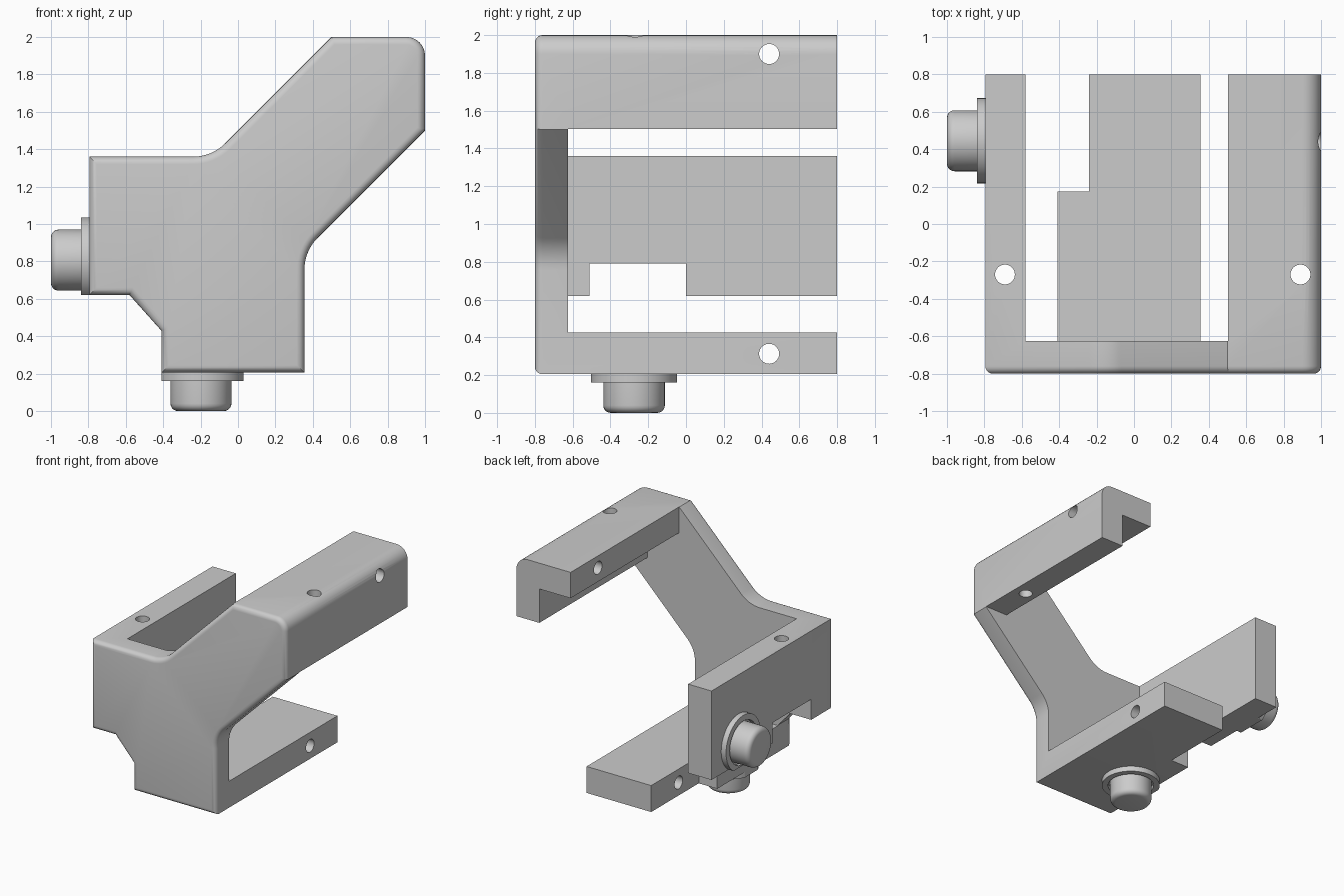
import bpy, bmesh, math
from mathutils import Matrix, Vector

if "Cube" in bpy.data.objects:
    bpy.data.objects.remove(bpy.data.objects["Cube"])

grey = bpy.data.materials.new("plain grey")
grey.use_nodes = True
colour = (0.6, 0.6, 0.6, 1)
grey.diffuse_color = colour
grey.node_tree.nodes["Principled BSDF"].inputs["Base Color"].default_value = colour


def make_object(name, bm):
    bmesh.ops.recalc_face_normals(bm, faces=bm.faces)
    mesh = bpy.data.meshes.new(name)
    bm.to_mesh(mesh)
    bm.free()
    mesh.materials.append(grey)
    obj = bpy.data.objects.new(name, mesh)
    bpy.context.collection.objects.link(obj)
    return obj


def activate(obj):
    bpy.ops.object.select_all(action='DESELECT')
    obj.select_set(True)
    bpy.context.view_layer.objects.active = obj


def rounded_outline(corners, steps=8):
    """Corners are (x, z, tangent length); a zero length stays sharp."""
    points = []
    for i, (x, z, cut) in enumerate(corners):
        here = Vector((x, z))
        if not cut:
            points.append(here)
            continue
        before = Vector(corners[i - 1][:2]) - here
        after = Vector(corners[(i + 1) % len(corners)][:2]) - here
        bisector = (before.normalized() + after.normalized()).normalized()
        half = before.angle(after) / 2
        centre = here + bisector * cut / math.cos(half)
        start = here + before.normalized() * cut - centre
        end = here + after.normalized() * cut - centre
        sweep = math.pi - 2 * half
        for k in range(steps + 1):
            t = k / steps
            arc = (start * math.sin((1 - t) * sweep) + end * math.sin(t * sweep)) / math.sin(sweep)
            points.append(centre + arc)
    return points


def prism(outline, y0, y1):
    bm = bmesh.new()
    face = bm.faces.new([bm.verts.new((x, y0, z)) for x, z in outline])
    new = bmesh.ops.extrude_face_region(bm, geom=[face])["geom"]
    bmesh.ops.translate(bm, verts=[v for v in new if isinstance(v, bmesh.types.BMVert)],
                        vec=(0, y1 - y0, 0))
    bmesh.ops.recalc_face_normals(bm, faces=bm.faces)
    return bm


def box(lo, hi):
    return prism([(lo[0], lo[2]), (hi[0], lo[2]), (hi[0], hi[2]), (lo[0], hi[2])], lo[1], hi[1])


def drill(centre, axis):
    bm = bmesh.new()
    turn = Vector(axis).to_track_quat('Z', 'Y').to_matrix().to_4x4()
    bmesh.ops.create_cone(bm, cap_ends=True, segments=32, radius1=0.053, radius2=0.053,
                          depth=5, matrix=Matrix.Translation(centre) @ turn)
    return bm


# Bracket: full-depth extrusion with a rounded front rim
FRONT, BACK = -0.8, 0.8
outline = rounded_outline([
    (-0.795, 1.36, 0), (-0.14, 1.36, 0.1), (0.5, 2, 0), (1, 2, 0.1), (1, 1.5, 0),
    (0.355, 0.855, 0.1), (0.355, 0.205, 0), (-0.41, 0.205, 0), (-0.41, 0.43, 0),
    (-0.58, 0.62, 0), (-0.795, 0.62, 0)])
bm = prism(outline, FRONT, BACK)
rim = [e for e in bm.edges if all(abs(v.co.y - FRONT) < 1e-4 for v in e.verts)]
bmesh.ops.bevel(bm, geom=rim, offset=0.04, segments=5, profile=0.5, affect='EDGES')
bracket = make_object("bracket", bm)

# Cutters: space between the arms, arm notches, screw holes
cavity = [(-0.58, 3), (-0.58, 0.425), (2, 0.425), (2, 1.503), (0.79, 1.503),
          (0.79, 1.785), (0.502, 1.785), (0.502, 3)]
cutters = [
    prism(cavity, -0.625, 1),
    box((-1, -0.51, 0.5), (-0.5, 0, 0.79)),
    box((-0.5, 0.175, 0), (-0.24, 1, 0.5)),
    drill((0, 0.44, 1.9), (1, 0, 0)),
    drill((0, 0.44, 0.313), (1, 0, 0)),
    drill((-0.69, -0.27, 1), (0, 0, 1)),
    drill((0.89, -0.27, 1), (0, 0, 1)),
]
for cutter_mesh in cutters:
    cutter = make_object("cutter", cutter_mesh)
    cutter.hide_render = True
    activate(bracket)
    cut = bracket.modifiers.new("cut", 'BOOLEAN')
    cut.operation, cut.solver, cut.object = 'DIFFERENCE', 'EXACT', cutter
    bpy.ops.object.modifier_apply(modifier=cut.name)
    bpy.data.objects.remove(cutter)


# Round buttons on collars, each collar trimmed flush with the arm edge
def button(name, centre, out, trim_dir, trim):
    profile = [(0, 0), (0.228, 0), (0.228, 0.045), (0.18, 0.045), (0.18, 0.01), (0.163, 0.01)]
    for k in range(6):
        a = k / 5 * math.pi / 2
        profile.append((0.123 + 0.04 * math.cos(a), 0.165 + 0.04 * math.sin(a)))
    profile.append((0, 0.205))
    bm = bmesh.new()
    verts = [bm.verts.new((r, 0, h)) for r, h in profile]
    edges = [bm.edges.new(pair) for pair in zip(verts, verts[1:])]
    bmesh.ops.spin(bm, geom=verts + edges, axis=(0, 0, 1), cent=(0, 0, 0),
                   angle=math.tau, steps=48)
    bmesh.ops.remove_doubles(bm, verts=bm.verts, dist=1e-4)
    bmesh.ops.bisect_plane(bm, geom=bm.verts[:] + bm.edges[:] + bm.faces[:],
                           plane_co=(trim, 0, 0), plane_no=(1, 0, 0), clear_outer=True)
    bmesh.ops.holes_fill(bm, edges=[e for e in bm.edges if e.is_boundary])
    z, x = Vector(out), Vector(trim_dir)
    frame = Matrix((x, z.cross(x), z)).transposed().to_4x4()
    bm.transform(Matrix.Translation(centre) @ frame)
    return make_object(name, bm)


parts = [
    bracket,
    button("bottom_button", (-0.198, -0.275, 0.205), (0, 0, -1), (-1, 0, 0), 0.212),
    button("side_button", (-0.795, 0.445, 0.807), (-1, 0, 0), (0, 0, -1), 0.187),
]
for part in parts:
    activate(part)
    bpy.ops.object.shade_smooth_by_angle(angle=math.radians(30))
